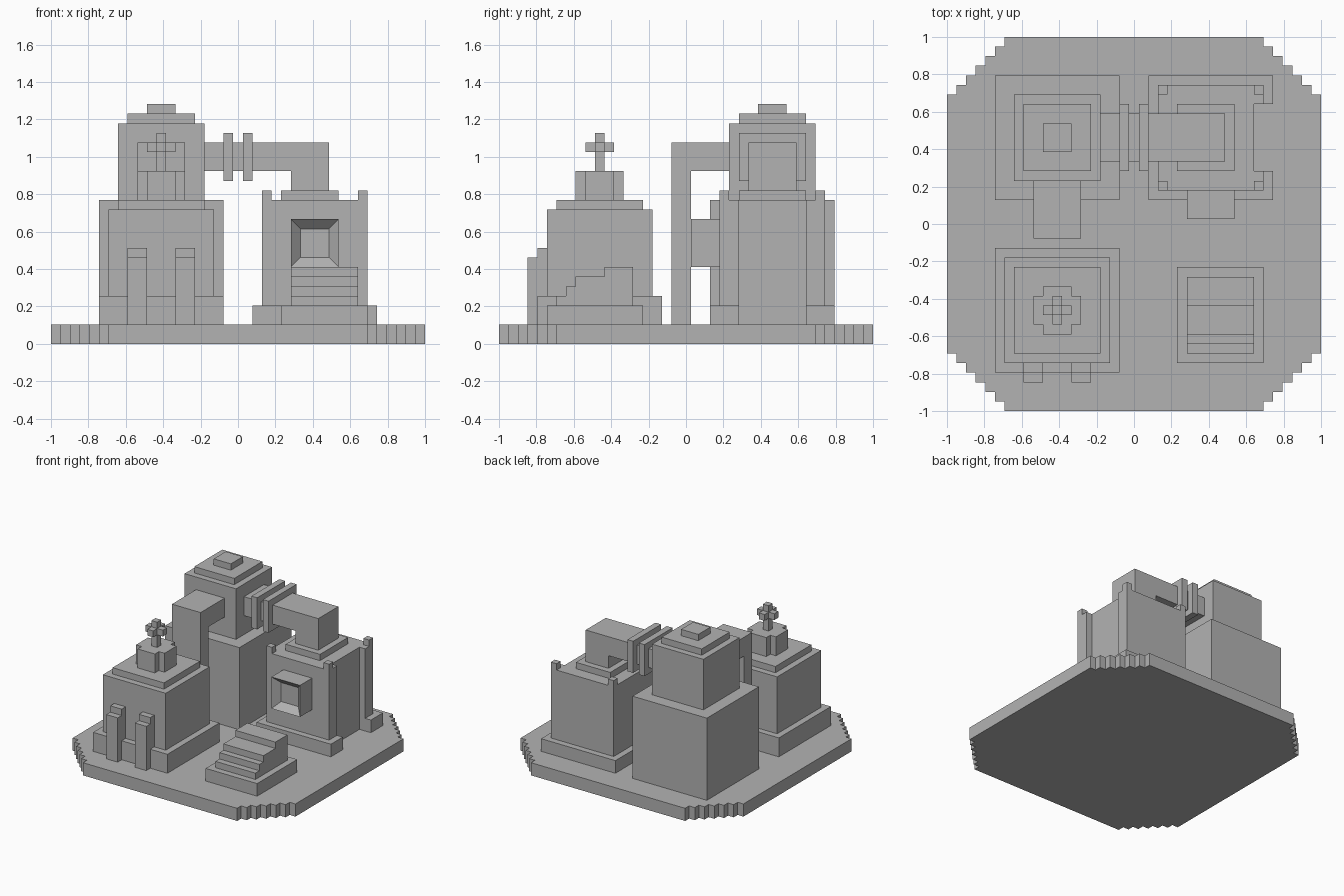
import bpy
import bmesh
from mathutils import Vector

if "Cube" in bpy.data.objects:
    bpy.data.objects.remove(bpy.data.objects["Cube"], do_unlink=True)

CELLS = 39
U = 2 / CELLS  # one block of the grid

stone = bpy.data.materials.new("grey_stone")
stone.use_nodes = True
grey = (0.45, 0.45, 0.45, 1)
stone.diffuse_color = grey
stone.node_tree.nodes["Principled BSDF"].inputs["Base Color"].default_value = grey


def prism(name, points, axis, lo, hi, edit=None):
    """Extrude a 2D outline, in grid cells, along one axis from lo to hi."""
    bm = bmesh.new()

    def place(p):
        c = list(p)
        c.insert("xyz".index(axis), lo)
        return bm.verts.new((c[0] * U - 1, c[1] * U - 1, c[2] * U))

    face = bm.faces.new([place(p) for p in points])
    step = Vector([(hi - lo) * U if a == axis else 0 for a in "xyz"])
    grown = bmesh.ops.extrude_face_region(bm, geom=[face], use_keep_orig=True)
    moved = [g for g in grown["geom"] if isinstance(g, bmesh.types.BMVert)]
    bmesh.ops.translate(bm, verts=moved, vec=step)
    bmesh.ops.recalc_face_normals(bm, faces=bm.faces)
    if edit:
        edit(bm)
    mesh = bpy.data.meshes.new(name)
    bm.to_mesh(mesh)
    bm.free()
    mesh.materials.append(stone)
    obj = bpy.data.objects.new(name, mesh)
    bpy.context.collection.objects.link(obj)
    return obj


def box(name, x, y, z):
    outline = [(x[0], y[0]), (x[1], y[0]), (x[1], y[1]), (x[0], y[1])]
    return prism(name, outline, "z", *z)


def stepped_square(lo_x, lo_y, size, n):
    """Square outline whose corners are cut by n single-cell steps."""
    corner = []
    for i in range(n):
        corner += [(i, n - i), (i + 1, n - i)]
    corner.append((n, 0))
    pts = []
    for _ in range(4):
        pts += corner
        corner = [(size - b, a) for a, b in corner]
    return [(lo_x + a, lo_y + b) for a, b in pts]


# Ground slab with stepped corners
prism("ground_slab", stepped_square(0, 0, CELLS, 6), "z", 0, 2)

# Tall tower with tiered top
box("tower_base", (5, 18), (22, 35), (2, 15))
box("tower_upper", (7, 16), (24, 33), (15, 23))
box("tower_roof", (8, 15), (25, 32), (23, 24))
box("tower_cap", (10, 13), (27, 30), (24, 25))

# Ducts leaving the tower
prism("front_duct", [(24, 18), (24, 21), (18, 21), (18, 2), (20, 2), (20, 18)], "x", 9, 14)
prism("side_duct", [(16, 18), (16, 21), (29, 21), (29, 16), (25, 16), (25, 18)], "y", 26, 31)
for side, x in (("left", 20), ("right", 18)):
    box("duct_flange_" + side, (x, x + 1), (25, 32), (17, 22))


# Workshop with a recessed doorway on its side
def notched(x0, x1, y0, y1):
    return [(x0, y0), (x1, y0), (x1, 25), (32, 25), (32, 32), (x1, 32), (x1, y1), (x0, y1)]


prism("workshop_plinth", notched(21, 34, 22, 35), "z", 2, 4)
prism("workshop_body", notched(22, 33, 23, 34), "z", 4, 15)
box("workshop_roof_pad", (24, 30), (25, 32), (15, 16))
for x in (22, 32):
    for y in (23, 33):
        box("corner_stud", (x, x + 1), (y, y + 1), (15, 16))


# Projecting window with an inset opening
def sink_front(bm):
    front = min(bm.faces, key=lambda f: f.calc_center_median().y)
    bmesh.ops.inset_individual(bm, faces=[front], thickness=U, use_even_offset=True)
    bmesh.ops.translate(bm, verts=front.verts[:], vec=(0, U, 0))


prism("window_box", [(25, 8), (30, 8), (30, 13), (25, 13)], "y", 20, 23, sink_front)

# Shrine
box("shrine_plinth", (5, 18), (4, 17), (2, 5))
box("shrine_body", (6, 17), (5, 16), (5, 14))
box("shrine_roof", (7, 16), (6, 15), (14, 15))
prism("shrine_lantern", stepped_square(9, 8, 5, 1), "z", 15, 18)
box("finial_stem", (11, 12), (10, 11), (18, 20))
prism("finial_arms", stepped_square(10, 9, 3, 1), "z", 20, 21)
box("finial_tip", (11, 12), (10, 11), (21, 22))
pillar = [(3, 2), (5, 2), (5, 10), (4, 10), (4, 9), (3, 9)]
for side, x in (("left", 13), ("right", 8)):
    prism("shrine_pillar_" + side, pillar, "x", x, x + 2)

# Stepped platform
box("stairs_base", (24, 33), (5, 15), (2, 4))
stairs = [(14, 4), (6, 4), (6, 5), (7, 5), (7, 6), (8, 6), (8, 7), (11, 7), (11, 8), (14, 8)]
prism("stairs", stairs, "x", 25, 32)
